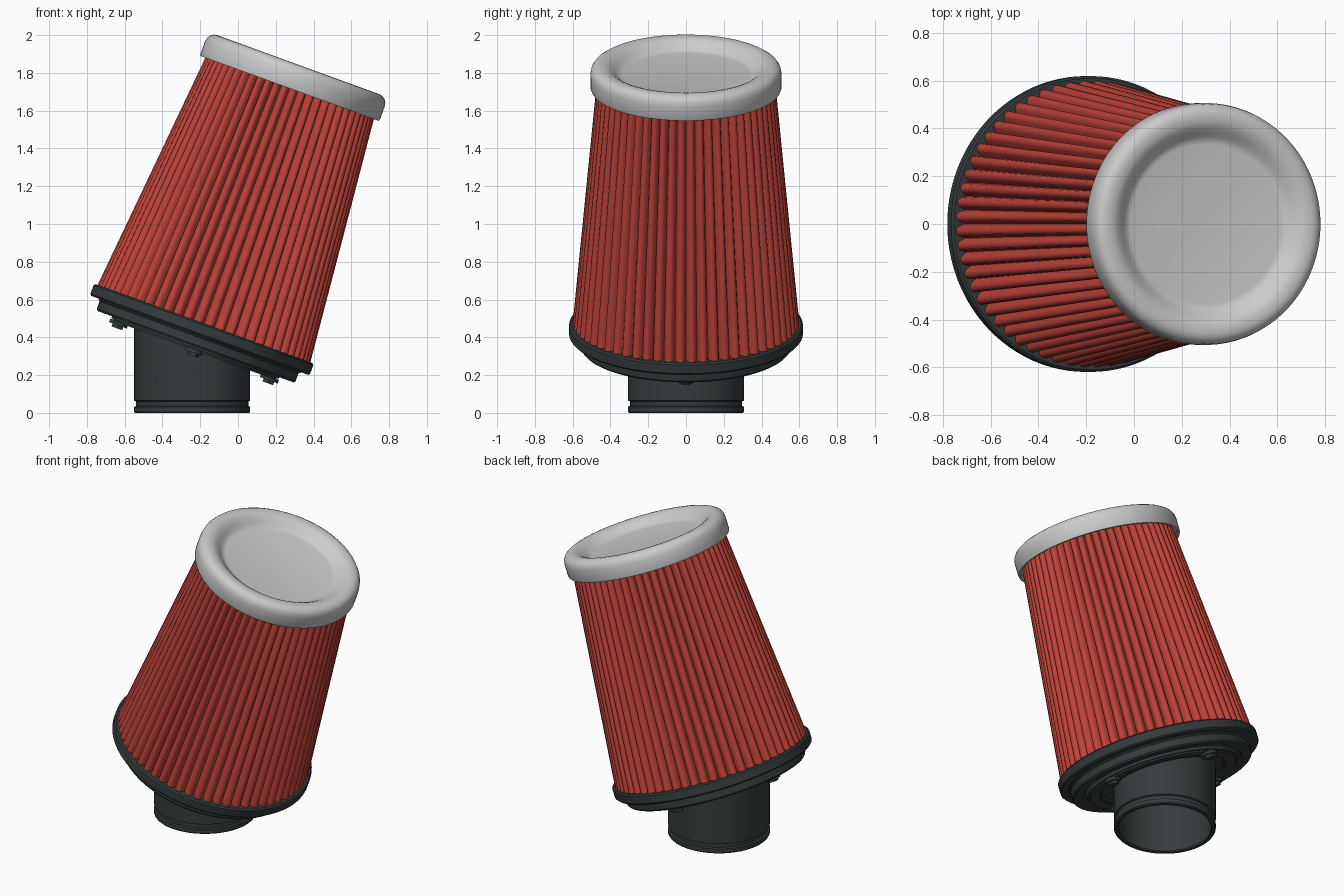
import bpy, bmesh, math
from mathutils import Matrix, Vector

if "Cube" in bpy.data.objects:
    bpy.data.objects.remove(bpy.data.objects["Cube"])

TILT = math.radians(20)
# Frame of the tilted filter: origin at the centre of the flange's top face
FRAME = Matrix.Translation((-0.18, 0, 0.4725)) @ Matrix.Rotation(TILT, 4, 'Y')


def material(name, rgb):
    m = bpy.data.materials.new(name)
    m.diffuse_color = (*rgb, 1)
    m.use_nodes = True
    m.node_tree.nodes["Principled BSDF"].inputs["Base Color"].default_value = m.diffuse_color
    return m


RED = material("red_paper", (0.52, 0.055, 0.04))
DARK = material("dark_rubber", (0.035, 0.045, 0.046))


def finish(bm, name, mat=None, matrix=FRAME, angle=35):
    bmesh.ops.recalc_face_normals(bm, faces=bm.faces)
    me = bpy.data.meshes.new(name)
    bm.to_mesh(me)
    bm.free()
    me.shade_smooth()
    me.set_sharp_from_angle(angle=math.radians(angle))
    ob = bpy.data.objects.new(name, me)
    ob.matrix_world = matrix
    if mat:
        me.materials.append(mat)
    bpy.context.collection.objects.link(ob)
    return ob


def bridge(bm, rings, closed):
    n = len(rings[0])
    pairs = list(zip(rings, rings[1:]))
    if closed:
        pairs.append((rings[-1], rings[0]))
    for a, b in pairs:
        for i in range(n):
            j = (i + 1) % n
            bm.faces.new((a[i], a[j], b[j], b[i]))


def lathe(profile, n=96, closed=True):
    """Revolve (radius, height) points; an open profile gets end discs."""
    bm = bmesh.new()
    rings = [[bm.verts.new((r * math.cos(2 * math.pi * i / n),
                            r * math.sin(2 * math.pi * i / n), z))
              for i in range(n)] for r, z in profile]
    bridge(bm, rings, closed)
    if not closed:
        bm.faces.new(rings[0])
        bm.faces.new(rings[-1])
    return bm


# Pleated filter element: 60 folds with rounded crests and narrow valleys
FOLD = [(0.0, 0.036), (0.15, 0.014), (0.3, 0.002), (0.5, 0.0), (0.7, 0.002), (0.85, 0.014)]
bm = bmesh.new()
rings = []
for z, inset in ((-0.03, 0), (1.36, 0), (1.36, 0.025), (-0.03, 0.025)):
    ring = []
    for k in range(60):
        for t, depth in FOLD:
            a = 2 * math.pi * (k + t) / 60
            r = 0.6 - 0.094 * z - depth - inset
            ring.append(bm.verts.new((r * math.cos(a), r * math.sin(a), z)))
    rings.append(ring)
bridge(bm, rings, True)
finish(bm, "pleated_filter", RED, angle=50)

# End cap with rounded rim and dished top
finish(lathe([(0.44, 1.34), (0.485, 1.34), (0.49, 1.325), (0.502, 1.325), (0.506, 1.335),
              (0.506, 1.405), (0.502, 1.428), (0.49, 1.446), (0.474, 1.456), (0.455, 1.459),
              (0.43, 1.457), (0.41, 1.45), (0.385, 1.432), (0.365, 1.414), (0.35, 1.405),
              (0.335, 1.402)], closed=False), "end_cap")

# Stepped base flange with shallow ring groove underneath
finish(lathe([(0.56, 0.0), (0.61, 0.0), (0.619, -0.008), (0.619, -0.057), (0.611, -0.066),
              (0.572, -0.066), (0.56, -0.078), (0.56, -0.12), (0.552, -0.13), (0.5, -0.13),
              (0.49, -0.11), (0.475, -0.11), (0.47, -0.14), (0.385, -0.14), (0.375, -0.125),
              (0.29, -0.125), (0.29, -0.085), (0.56, -0.085)]), "base_flange", DARK)

# Thin clamping ring under the flange
finish(lathe([(0.395, -0.135), (0.395, -0.15), (0.455, -0.15), (0.46, -0.135)]),
       "clamp_ring", DARK)

# Four bolts, each a washer with a hex head
for k in range(4):
    bm = bmesh.new()
    for sides, r, h, z in ((24, 0.05, 0.02, -0.154), (6, 0.034, 0.022, -0.17)):
        bmesh.ops.create_cone(bm, cap_ends=True, segments=sides, radius1=r, radius2=r,
                              depth=h, matrix=Matrix.Translation((0.425, 0, z)))
    finish(bm, f"bolt_{k + 1}", DARK, FRAME @ Matrix.Rotation(k * math.pi / 2, 4, 'Z'))

# Upright open neck, its top sheared to meet the tilted flange
NX = -0.2425
bm = lathe([(0.278, 0.006), (0.284, 0), (0.302, 0), (0.307, 0.006), (0.307, 0.032),
            (0.297, 0.037), (0.297, 0.06), (0.307, 0.065), (0.307, 0.4), (0.278, 0.4)])
centre = FRAME @ Vector((0, 0, -0.11))
for v in bm.verts:
    if v.co.z > 0.3:
        v.co.z = centre.z - math.tan(TILT) * (v.co.x + NX - centre.x)
finish(bm, "intake_neck", DARK, Matrix.Translation((NX, 0, 0)))
